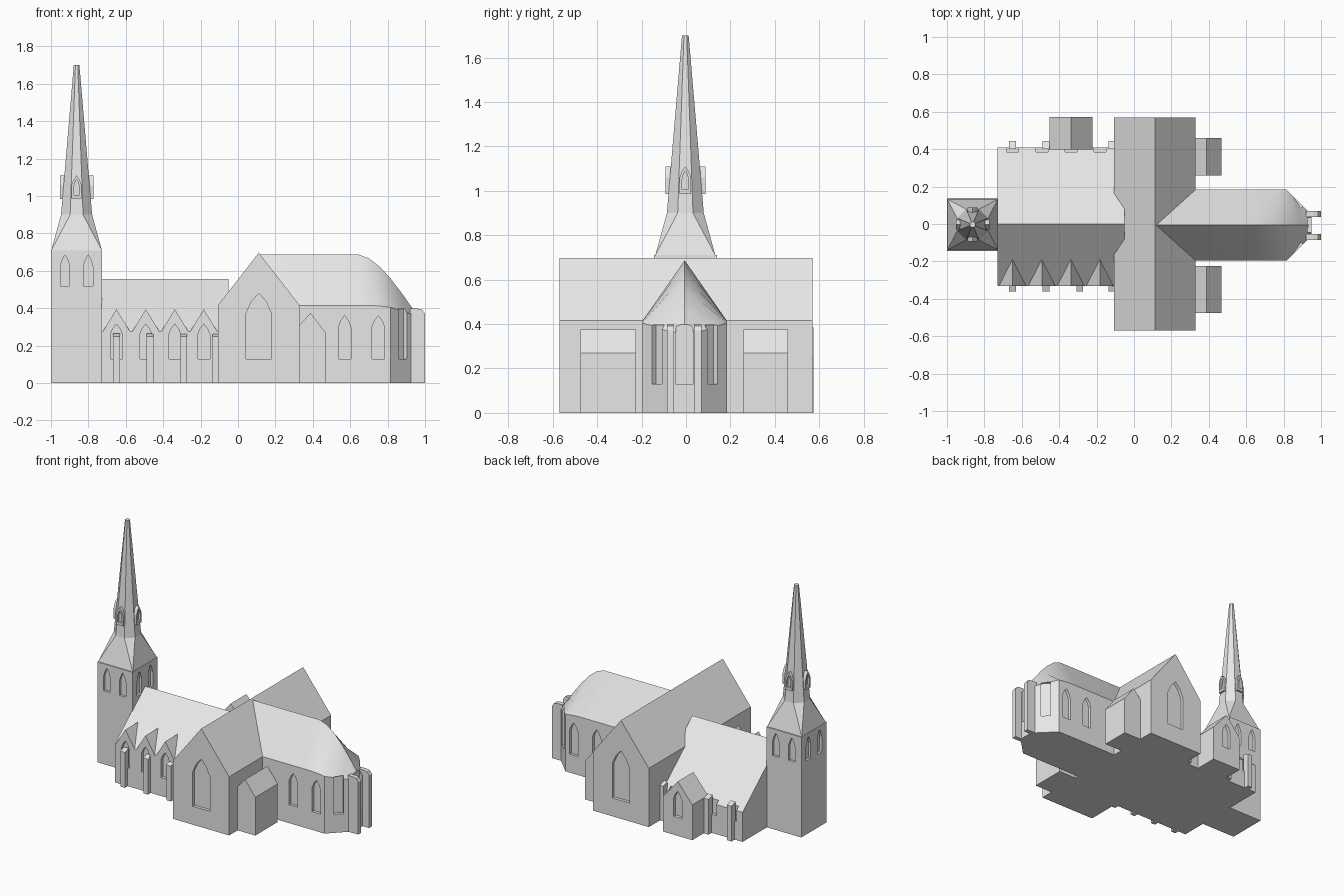
import bpy, bmesh, math
from mathutils import Matrix, Vector

if "Cube" in bpy.data.objects:
    bpy.data.objects.remove(bpy.data.objects["Cube"])

stone = bpy.data.materials.new("light grey stone")
stone.diffuse_color = (0.8, 0.8, 0.8, 1)
stone.use_nodes = True
stone.node_tree.nodes["Principled BSDF"].inputs["Base Color"].default_value = stone.diffuse_color

AXES = {'x': lambda u, v, t: (t, u, v), 'y': lambda u, v, t: (u, t, v), 'z': lambda u, v, t: (u, v, t)}


def loft(bm, rings):
    """Skin a list of equal-length rings and cap both ends."""
    rings = [[bm.verts.new(p) for p in r] for r in rings]
    n = len(rings[0])
    for a, b in zip(rings, rings[1:]):
        for i in range(n):
            bm.faces.new((a[i], a[(i + 1) % n], b[(i + 1) % n], b[i]))
    bm.faces.new(rings[0])
    bm.faces.new(rings[-1])


def finish(name, bm, smooth=None):
    bmesh.ops.recalc_face_normals(bm, faces=bm.faces)
    me = bpy.data.meshes.new(name)
    bm.to_mesh(me)
    bm.free()
    me.materials.append(stone)
    if smooth:
        me.polygons.foreach_set("use_smooth", [True] * len(me.polygons))
        me.set_sharp_from_angle(angle=math.radians(smooth))
    ob = bpy.data.objects.new(name, me)
    bpy.context.collection.objects.link(ob)
    return ob


def prisms(name, pieces):
    """Each piece: (2D profile, extrusion axis, start, end)."""
    bm = bmesh.new()
    for pts, axis, a, b in pieces:
        loft(bm, [[AXES[axis](u, v, t) for u, v in pts] for t in (a, b)])
    return finish(name, bm)


def cut(ob, pieces):
    """Carve recesses and bake the result."""
    cutter = prisms("cutter", pieces)
    cutter.hide_render = True
    mod = ob.modifiers.new("recess", 'BOOLEAN')
    mod.operation, mod.solver, mod.object = 'DIFFERENCE', 'EXACT', cutter
    dg = bpy.context.evaluated_depsgraph_get()
    me = bpy.data.meshes.new_from_object(ob.evaluated_get(dg))
    ob.modifiers.clear()
    ob.data = me
    bpy.data.objects.remove(cutter)


def lancet(u, w, z0, zs, z1):
    """Pointed arch outline: centre, half width, sill, spring, tip."""
    m = zs + 0.58 * (z1 - zs)
    return [(u - w, z0), (u + w, z0), (u + w, zs), (u + .58 * w, m), (u, z1), (u - .58 * w, m), (u - w, zs)]


def gable(u, w, z0, ze, zr):
    return [(u - w, z0), (u + w, z0), (u + w, ze), (u, zr), (u - w, ze)]


def rect(a, b, c, d):
    return [(a, c), (b, c), (b, d), (a, d)]


# Tower with paired lancets on every side
TX, TY = -.863, -.003
tower = prisms("tower", [(rect(TX - .137, TX + .137, TY - .142, TY + .142), 'z', 0, .71)])
holes = []
for s in (-1, 1):
    for d in (-.062, .062):
        holes.append((lancet(TX + d, .025, .52, .625, .685), 'y', TY + s * .125, TY + s * .2))
        holes.append((lancet(TY + d, .025, .52, .625, .685), 'x', TX + s * .12, TX + s * .2))
cut(tower, holes)


# Broach spire: square base turning into a tapering octagon
def octagon(r, z):
    k = r / math.cos(math.pi / 8)
    return [(TX + k * math.cos(math.pi * (i + .5) / 4), TY + k * math.sin(math.pi * (i + .5) / 4), z) for i in range(8)]


bm = bmesh.new()
loft(bm, [octagon(.083, .90), octagon(.015, 1.70)])
bm.verts.ensure_lookup_table()
ring = bm.verts[:8]
base = [bm.verts.new((TX + .135 * x, TY + .135 * y, .71)) for x, y in ((1, 1), (-1, 1), (-1, -1), (1, -1))]
bmesh.ops.delete(bm, geom=[f for f in bm.faces if len(f.verts) == 8 and f.calc_center_median().z < 1], context='FACES_ONLY')
for q in range(4):
    bm.faces.new((base[q], ring[2 * q], ring[2 * q + 1]))
    bm.faces.new((base[q], base[(q + 1) % 4], ring[(2 * q + 2) % 8], ring[2 * q + 1]))
bm.faces.new(base)
finish("spire", bm)

# Four small spire dormers
for i in range(4):
    luc = prisms("spire_dormer_%d" % (i + 1), [(lancet(0, .026, .985, 1.06, 1.11), 'y', -.09, -.03)])
    cut(luc, [(lancet(0, .015, 1.005, 1.05, 1.09), 'y', -.1, -.074)])
    luc.data.transform(Matrix.Translation((TX, TY, 0)) @ Matrix.Rotation(i * math.pi / 2, 4, 'Z'))

# Nave with low north eave, south dormers and recessed windows
BAYS = [-.65, -.493, -.338, -.183]
nave = prisms("nave", [([(-.33, 0), (.41, 0), (.41, .21), (0, .556), (-.33, .277)], 'x', -.73, -.05)])
south = [(lancet(x, .032, .13, .26, .315), 'y', -.4, -.308) for x in BAYS]
north = [(lancet(x, .032, .13, .26, .315), 'y', .385, .5) for x in BAYS]
cut(nave, south + north)
for x, hole in zip(BAYS, south):
    dormer = prisms("nave_dormer", [(gable(x, .076, .2, .27, .395), 'y', -.331, -.15)])
    cut(dormer, [hole])

# Nave buttresses
pieces = []
for x in (-.65, -.47, -.29, -.118):
    pieces.append(([(-.32, 0), (-.362, 0), (-.362, .25), (-.32, .265)], 'x', x - .018, x + .018))
    if x != -.29:
        pieces.append(([(.40, 0), (.445, 0), (.445, .25), (.40, .265)], 'x', x - .018, x + .018))
prisms("nave_buttresses", pieces)

# North porch
porch = prisms("north_porch", [(gable(-.336, .115, 0, .25, .385), 'y', .398, .573)])
cut(porch, [(lancet(-.336, .032, .13, .26, .315), 'y', .55, .65)])

# Transept with a large lancet in each gable
transept = prisms("transept", [(gable(.111, .219, 0, .415, .697), 'y', -.57, .57)])
cut(transept, [(lancet(.111, .067, .13, .375, .48), 'y', s * .548, s * .65) for s in (-1, 1)])

# Side chapels against the east side of the transept
chapel = [(.25, 0), (.468, 0), (.468, .27), (.388, .375), (.32, .30), (.25, .30)]
prisms("south_chapel", [(chapel, 'y', -.475, -.225)])
prisms("north_chapel", [(chapel, 'y', .258, .46)])

# Chancel with a curved hipped roof over the canted apse
CY = -.006
bm = bmesh.new()
rings = []
for x, w, e, r in ((.11, .19, .415, .687), (.645, .19, .415, .687), (.70, .19, .415, .667), (.76, .19, .412, .62),
                   (.815, .19, .405, .56), (.88, .125, .385, .475), (.95, .055, .36, .375)):
    rings.append([(x, CY + y, z) for y, z in ((-w, 0), (w, 0), (w, e), (w * .3, r - (r - e) * .3), (0, r),
                                              (-w * .3, r - (r - e) * .3), (-w, e))])
loft(bm, rings)
chancel = finish("chancel", bm, 30)
holes = [(rect(CY - .038, CY + .038, .127, .398), 'x', .928, 1.0)]
for s in (-1, 1):
    for x in (.57, .75):
        holes.append((lancet(x, .033, .13, .30, .36), 'y', CY + s * .17, CY + s * .25))
    # canted window: box set square to the diagonal wall
    c, n, t = Vector((.88, CY + s * .125)), Vector((.707, s * .707)), Vector((.707, -s * .707))
    box = [c + n * a + t * b for a, b in ((-.025, -.032), (.06, -.032), (.06, .032), (-.025, .032))]
    holes.append(([tuple(p) for p in box], 'z', .13, .395))
cut(chancel, holes)

# Apse buttresses
prisms("apse_buttresses", [([(.92, 0), (1, 0), (1, .37), (.985, .392), (.96, .398), (.92, .398)], 'y',
                            CY + y - .016, CY + y + .016) for y in (-.063, .059)])
